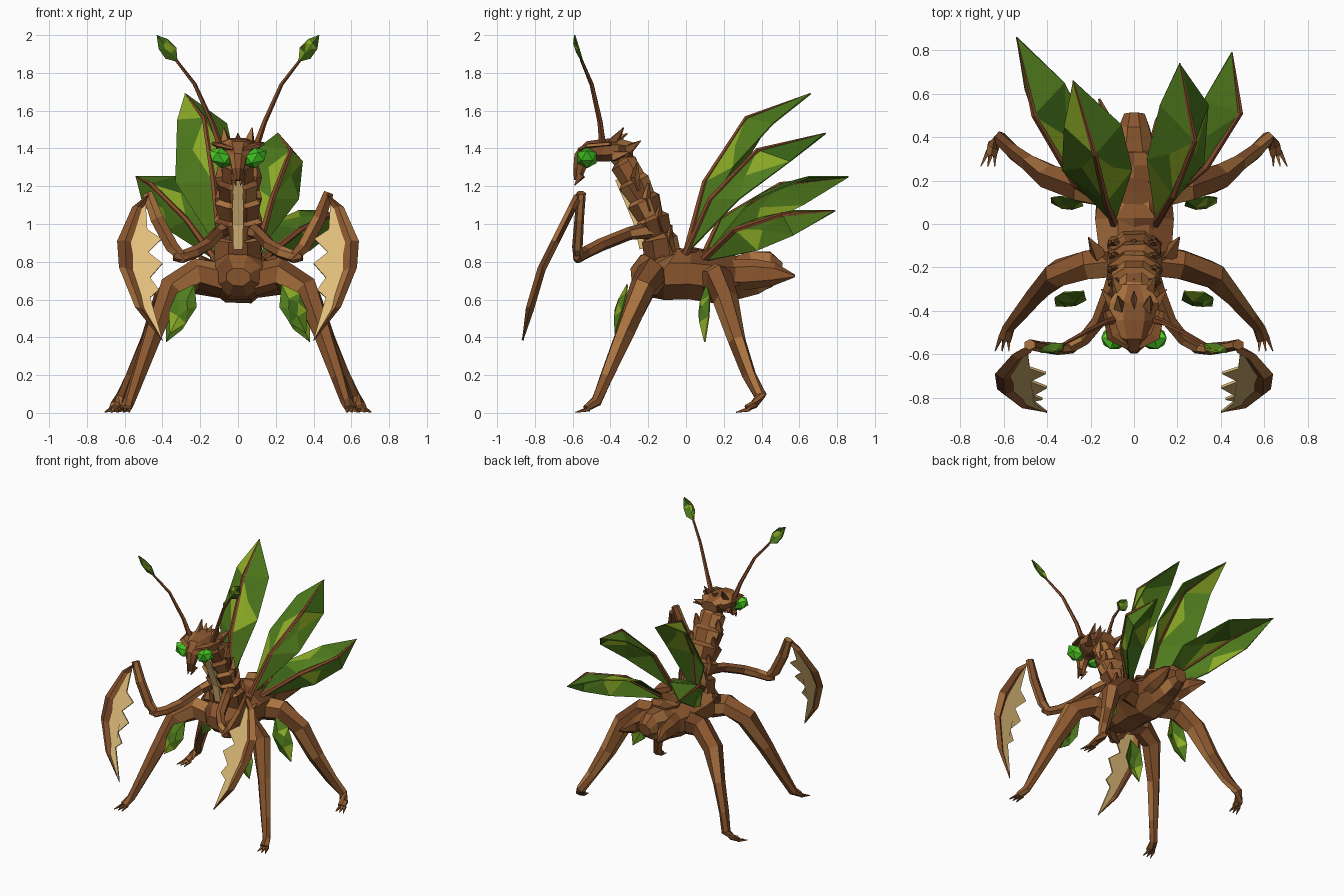
import bpy, bmesh, math, random
from mathutils import Vector as V

random.seed(4)

def mat(name, c):
    m = bpy.data.materials.new(name)
    m.diffuse_color = (*c, 1)
    return m

BARK = [mat("bark_mid", (.26, .095, .028)), mat("bark_dark", (.16, .055, .018)), mat("bark_light", (.4, .17, .05))]
RIB = [mat("rib_brown", (.24, .075, .025))]
LEAF = [mat("leaf_mid", (.08, .2, .012)), mat("leaf_dark", (.04, .12, .008)), mat("leaf_light", (.27, .42, .02))]
TAN = [mat("tan_wood", (.76, .52, .2))]
EYE = [mat("eye_green", (.05, .5, .015)), mat("eye_bright", (.1, .65, .02))]

def finish(name, bm, mats):
    bmesh.ops.recalc_face_normals(bm, faces=bm.faces[:])
    me = bpy.data.meshes.new(name)
    for m in mats:
        me.materials.append(m)
    bm.to_mesh(me)
    bm.free()
    for p in me.polygons:
        p.material_index = random.choice([0, 0, *range(len(mats))])
    ob = bpy.data.objects.new(name, me)
    bpy.context.collection.objects.link(ob)
    return ob

def skin(name, rings, mats):
    """Closed shell through rings of points."""
    bm = bmesh.new()
    vs = [[bm.verts.new(p) for p in r] for r in rings]
    n = len(vs[0])
    for a, b in zip(vs, vs[1:]):
        for i in range(n):
            bm.faces.new((a[i], a[(i + 1) % n], b[(i + 1) % n], b[i]))
    bm.faces.new(vs[0])
    bm.faces.new(vs[-1])
    return finish(name, bm, mats)

def tube(name, rows, mats, n=6, hint=(0, 0, 1), jitter=0.0):
    """Low-poly limb: rows of (x, y, z, half width, half height)."""
    pts = [V(r[:3]) for r in rows]
    rings = []
    for i, (p, r) in enumerate(zip(pts, rows)):
        t = (pts[min(i + 1, len(pts) - 1)] - pts[max(i - 1, 0)]).normalized()
        side = t.cross(V(hint)).normalized()
        up = side.cross(t)
        ring = []
        for k in range(n):
            a = 2 * math.pi * (k + .5) / n
            q = 1 + random.uniform(-jitter, jitter)
            ring.append(p + side * r[3] * q * math.cos(a) + up * r[4] * q * math.sin(a))
        rings.append(ring)
    return skin(name, rings, mats)

def spike(name, a, b, r, mats=BARK):
    tube(name, [(*a, r, r), (*b, .003, .003)], mats, 4, (.3, .9, .2))

def blade_leaf(name, rib, left, right, mats=LEAF, thick=.008):
    """Folded leaf: four rib points and two margin points on each side."""
    bm = bmesh.new()
    r = [bm.verts.new(p) for p in rib]
    quads = []
    for m in (left, right):
        a, b = [bm.verts.new(p) for p in m]
        bm.faces.new((r[0], r[1], a))
        quads.append(bm.faces.new((r[1], r[2], b, a)))
        bm.faces.new((r[2], r[3], b))
    centres = bmesh.ops.poke(bm, faces=quads)["verts"]
    for v in centres:
        v.co += V((0, -.012, .012))
    ob = finish(name, bm, mats)
    so = ob.modifiers.new("thickness", 'SOLIDIFY')
    so.thickness, so.offset = thick, 0

def leaf(name, base, tip, side, fold):
    base, tip, side, fold = V(base), V(tip), V(side), V(fold)
    rib = [base, base.lerp(tip, .3) + fold, base.lerp(tip, .65) + fold, tip]
    blade_leaf(name, rib, [base.lerp(tip, .3) + side, base.lerp(tip, .65) + side * .9],
               [base.lerp(tip, .35) - side, base.lerp(tip, .7) - side * .8])

def flip(rows, s):
    return [(r[0] * s, *r[1:]) for r in rows]

# Abdomen, neck and head
tube("abdomen", [(0, -.29, .72, .07, .05), (0, -.23, .725, .13, .12), (0, -.12, .735, .18, .145),
                 (0, .02, .735, .19, .145), (0, .16, .72, .175, .145), (0, .28, .72, .14, .12),
                 (0, .36, .745, .105, .12), (0, .45, .76, .075, .1), (0, .505, .75, .05, .05)],
     BARK, 8, jitter=.06)
neck = [(0, -.11, .74, .14, .11)]
for i, (y, z, w, h) in enumerate([(-.14, .92, .13, .095), (-.18, 1.02, .135, .09), (-.225, 1.12, .13, .088),
                                  (-.275, 1.22, .115, .085), (-.33, 1.32, .09, .07)]):
    neck += [(0, y, z, w, h + .008), (0, y - .008, z + .02, w - .025, h - .014)]
tube("neck", neck + [(0, -.37, 1.38, .07, .055)], BARK, 8, (0, 1, 0), .05)
tube("chest_plate", [(0, -.225, .87, .035, .03), (0, -.25, 1.0, .04, .035), (0, -.3, 1.12, .04, .035),
                     (0, -.355, 1.24, .035, .03)], TAN, 4, (0, 1, 0))
tube("head", [(0, -.28, 1.39, .07, .045), (0, -.36, 1.395, .125, .065), (0, -.44, 1.39, .125, .065),
              (0, -.51, 1.385, .085, .06), (0, -.55, 1.35, .05, .05), (0, -.565, 1.29, .035, .035),
              (0, -.575, 1.23, .02, .02)], BARK, 8)

# Bark shards down the back of the neck, plates over the abdomen
for i in range(4):
    y, z = -.09 - .06 * i, .92 + .11 * i
    for x in (-.08, 0, .08):
        tube("neck_shard", [(x, y + .02, z - .07, .03, .02), (x * 1.1, y, z, .04, .025),
                            (x * 1.2, y + .012, z + .075, .008, .006)], BARK, 5, (0, 1, 0))
for i in range(4):
    y = -.12 + .12 * i
    tube("back_plate", [(0, y - .05, .84, .09, .02), (0, y + .03, .86, .12, .02),
                        (0, y + .09, .855, .06, .012)], BARK, 6)
spike("crest_spike", (0, -.4, 1.42), (0, -.31, 1.48), .03)

for s, tag in ((1, "right"), (-1, "left")):
    # Face details
    bm = bmesh.new()
    bmesh.ops.create_icosphere(bm, subdivisions=1, radius=1)
    for v in bm.verts:
        v.co = V((s * (.09 + v.co.x * .068), -.525 + v.co.y * .06, 1.35 + v.co.z * .055 + .015 * v.co.x))
    finish(tag + "_eye", bm, EYE)
    tube(tag + "_brow", flip([(.02, -.555, 1.395, .025, .012), (.09, -.51, 1.415, .04, .014),
                              (.125, -.4, 1.425, .02, .012)], s), BARK, 5)
    spike(tag + "_mandible", (s * .025, -.55, 1.26), (s * .012, -.59, 1.205), .02)
    spike(tag + "_crest_spike", (s * .06, -.39, 1.42), (s * .075, -.33, 1.51), .035)
    spike(tag + "_rear_crest", (s * .06, -.33, 1.38), (s * .1, -.24, 1.44), .04)
    spike(tag + "_cheek_spike", (s * .09, -.38, 1.36), (s * .15, -.3, 1.38), .035)
    # Antenna with leaf tip
    tube(tag + "_antenna", flip([(.09, -.44, 1.4, .02, .02), (.14, -.455, 1.54, .014, .014),
                                 (.23, -.5, 1.74, .011, .011), (.33, -.555, 1.87, .008, .008)], s), RIB, 5)
    leaf(tag + "_antenna_leaf", (s * .32, -.55, 1.86), (s * .43, -.59, 2.0),
         (s * .03, .01, -.025), (0, -.015, .005))
    # Tail lobes beside the abdomen tip
    tube(tag + "_tail_lobe", flip([(.08, .22, .73, .05, .08), (.11, .36, .735, .05, .08),
                                   (.125, .47, .735, .035, .06), (.16, .575, .725, .006, .008)], s), BARK, 6)
    # Folded grasping arm
    tube(tag + "_upper_arm", flip([(.05, -.13, .98, .05, .05), (.11, -.3, .95, .035, .035),
                                   (.165, -.45, .89, .035, .035), (.23, -.53, .85, .033, .035),
                                   (.3, -.57, .825, .03, .033), (.34, -.58, .83, .02, .025)], s), BARK)
    tube(tag + "_forearm", flip([(.28, -.57, .81, .025, .025), (.35, -.575, .88, .04, .028),
                                 (.43, -.565, 1.03, .04, .025), (.48, -.555, 1.165, .03, .025)], s),
         BARK, 6, (0, 1, 0))

    # Scythe blade: height sets how far forward it leans
    def lean(x, z, d=0):
        y = -.56 - (1.17 - z) * .5 if z > .71 else -.79 - (.71 - z) * .23
        return V((s * x, y - d * .93, z + d * .37))
    spine = [(.46, 1.17, .49, 1.12), (.56, 1.09, .5, 1.08), (.64, .91, .555, .9), (.63, .77, .555, .75),
             (.545, .56, .485, .54), (.40, .38, .402, .40)]
    rings = []
    for i, (a, b, c, d) in enumerate(spine):
        t = .004 if i == 5 else .022
        mx, mz = (a + c) / 2, (b + d) / 2
        rings.append([lean(a, b), lean(mx, mz, t), lean(c, d), lean(mx, mz, -t)])
    skin(tag + "_scythe_back", rings, BARK)
    edge = [(.54, 1.07), (.49, 1.13), (.48, .97), (.405, .92), (.476, .85), (.40, .79), (.465, .716),
            (.42, .65), (.465, .61), (.40, .385), (.5, .54), (.575, .75), (.58, .9)]
    skin(tag + "_scythe_teeth", [[lean(x, z, d) for x, z in edge] for d in (-.006, .006)], TAN)

    # Walking legs with clawed feet
    legs = {"front": [(.08, -.17, .7, .08, .09), (.22, -.185, .735, .075, .085), (.355, -.23, .66, .065, .075),
                      (.445, -.32, .43, .045, .055), (.53, -.42, .19, .036, .038), (.575, -.475, .06, .03, .03),
                      (.595, -.53, .025, .035, .018)],
            "rear": [(.08, .14, .7, .08, .09), (.25, .17, .71, .075, .085), (.38, .21, .6, .065, .075),
                     (.47, .27, .38, .045, .055), (.56, .335, .2, .036, .038), (.615, .395, .09, .032, .032),
                     (.645, .36, .045, .032, .022), (.655, .32, .025, .03, .018)]}
    toes = {"front": (.012, -.055), "rear": (.018, -.055)}
    for part, rows in legs.items():
        tube(f"{tag}_{part}_leg", flip(rows, s), BARK, 6, jitter=.08)
        x, y, z = rows[-1][:3]
        dx, dy = toes[part]
        for k in (-1, 0, 1):
            spike(f"{tag}_{part}_claw", (s * (x + k * .015), y + .015, .02),
                  (s * (x + dx + k * .032), y + dy, .003), .015)
    spike(tag + "_thigh_splinter", (s * .16, -.14, .78), (s * .21, -.06, .84), .045)
    # Leaves hanging from the legs
    leaf(tag + "_front_hanging_leaf", (s * .23, -.31, .68), (s * .36, -.375, .42),
         (s * .055, .015, .03), (0, -.025, 0))
    leaf(tag + "_rear_hanging_leaf", (s * .24, .11, .68), (s * .38, .1, .375),
         (s * .055, .02, .03), (0, -.03, 0))

# Four leaf wings, each different: rib, outer margin, inner margin
wings = {
    "left_upper_wing": ([(-.09, 0, .84), (-.13, .1, 1.22), (-.18, .32, 1.56), (-.28, .66, 1.69)],
                        [(-.33, .25, 1.22), (-.32, .45, 1.55)], [(-.01, .25, 1.3), (-.06, .46, 1.53)]),
    "left_lower_wing": ([(-.11, .08, .8), (-.27, .18, 1.02), (-.46, .5, 1.21), (-.54, .86, 1.25)],
                        [(-.37, .36, .97), (-.5, .62, 1.1)], [(-.16, .34, 1.12), (-.32, .65, 1.25)]),
    "right_upper_wing": ([(.1, 0, .84), (.18, .13, 1.13), (.28, .38, 1.39), (.21, .74, 1.48)],
                         [(.32, .28, 1.13), (.34, .55, 1.33)], [(.06, .3, 1.22), (.12, .55, 1.41)]),
    "right_lower_wing": ([(.11, .08, .8), (.33, .26, .97), (.49, .51, 1.05), (.45, .79, 1.07)],
                         [(.38, .38, .86), (.48, .57, .94)], [(.17, .3, 1.0), (.32, .57, 1.07)]),
}
for name, (rib, outer, inner) in wings.items():
    blade_leaf(name, rib, outer, inner)
    tube(name + "_rib", [(*p, r, r) for p, r in zip(rib, (.02, .016, .013, .004))], RIB, 5, (.9, .3, .1))
